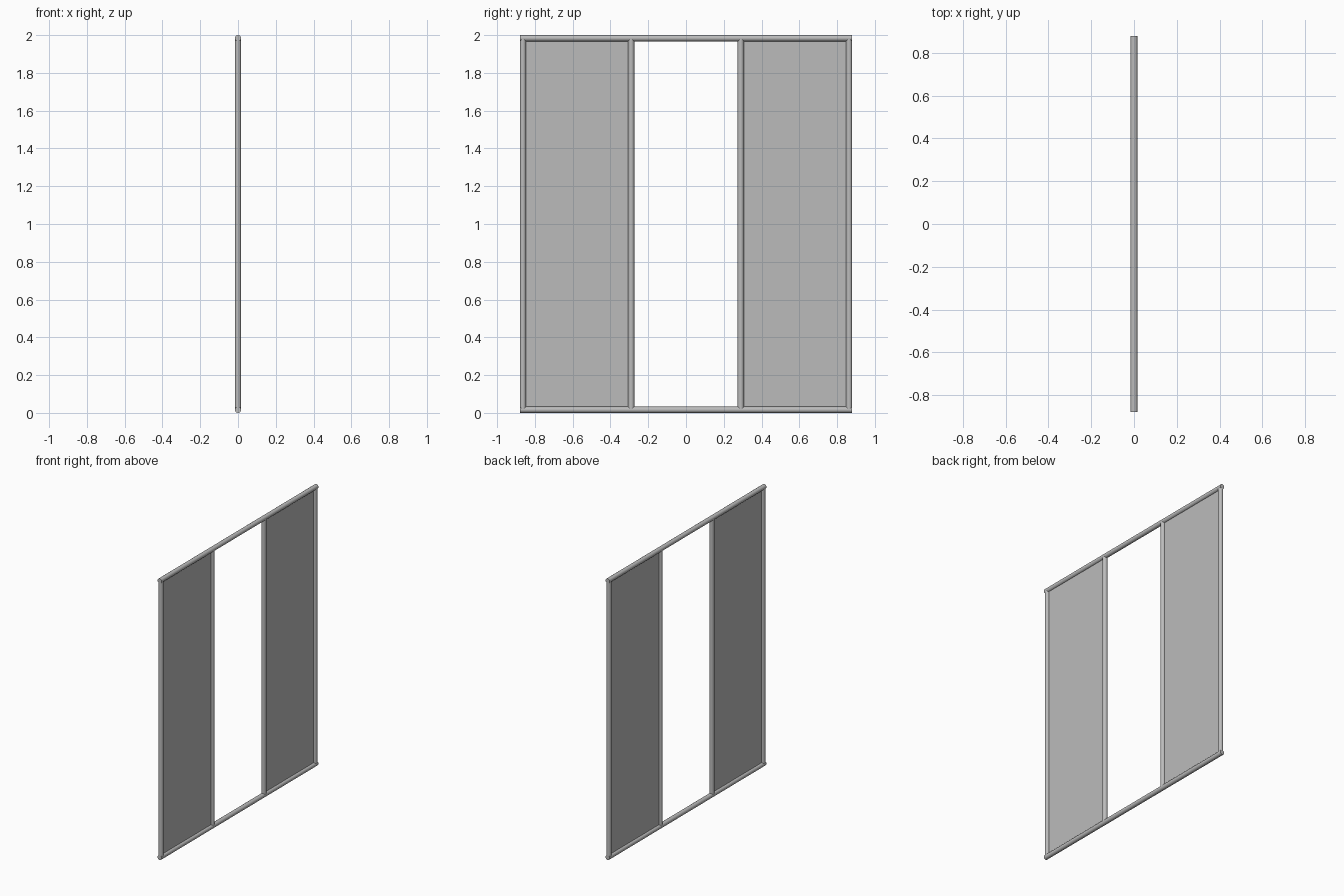
import bpy
from math import pi

cube = bpy.data.objects.get("Cube")
if cube:
    bpy.data.objects.remove(cube)

RADIUS = 0.0165
HALF_WIDTH = 0.88
HEIGHT = 2.0
INNER_Y = 0.29

grey = bpy.data.materials.new("plain_grey")
grey.use_nodes = True
COLOUR = (0.5, 0.5, 0.5, 1)
grey.diffuse_color = COLOUR
grey.node_tree.nodes["Principled BSDF"].inputs["Base Color"].default_value = COLOUR


def tube(name, location, length, along_y=False):
    bpy.ops.mesh.primitive_cylinder_add(
        vertices=16, radius=RADIUS, depth=length, location=location,
        rotation=(pi / 2 if along_y else 0, 0, 0))
    obj = bpy.context.object
    obj.name = name
    obj.data.materials.append(grey)
    bpy.ops.object.shade_smooth_by_angle()


def panel(name, y_from, y_to):
    bpy.ops.mesh.primitive_cube_add(size=1, location=(0, (y_from + y_to) / 2, HEIGHT / 2))
    obj = bpy.context.object
    obj.name = name
    obj.scale = (0.004, abs(y_to - y_from), HEIGHT - 2 * RADIUS)
    bpy.ops.object.transform_apply(location=False, rotation=False, scale=True)
    obj.data.materials.append(grey)


# Horizontal rails
tube("bottom_rail", (0, 0, RADIUS), 2 * HALF_WIDTH, True)
tube("top_rail", (0, 0, HEIGHT - RADIUS), 2 * HALF_WIDTH, True)

# Posts and infill panels on both sides of the opening
OUTER_Y = HALF_WIDTH - RADIUS
for side, label in ((-1, "front"), (1, "back")):
    for y, kind in ((INNER_Y, "inner"), (OUTER_Y, "outer")):
        tube(f"{label}_{kind}_post", (0, side * y, HEIGHT / 2), HEIGHT - 2 * RADIUS)
    panel(f"{label}_panel", side * INNER_Y, side * OUTER_Y)
